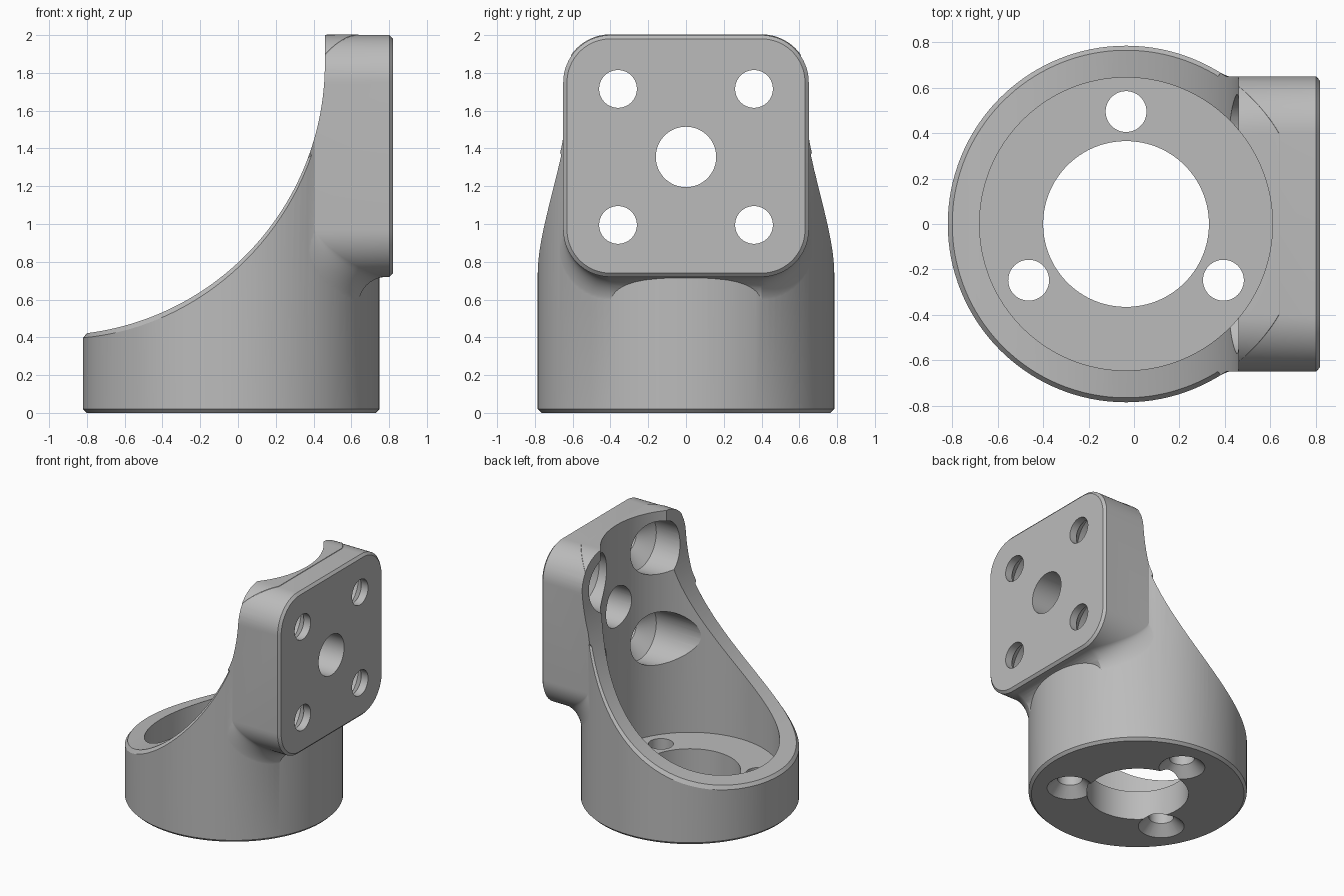
import bpy, bmesh, math
from mathutils import Vector, Matrix

cube = bpy.data.objects.get("Cube")
if cube:
    bpy.data.objects.remove(cube, do_unlink=True)

CX, R, BORE = -0.035, 0.785, 0.645      # socket axis, outer and inner radius
SX, SZ, SR = -0.979, 1.85, 1.439        # scoop centre and radius
N = 128

grey = bpy.data.materials.new("light grey")
grey.use_nodes = True
grey.diffuse_color = (0.5, 0.5, 0.5, 1)
grey.node_tree.nodes["Principled BSDF"].inputs["Base Color"].default_value = (0.5, 0.5, 0.5, 1)


def loft(name, rings, closed=False):
    """Skin a list of equal point loops; cap the ends or join last to first."""
    bm = bmesh.new()
    loops = [[bm.verts.new(p) for p in ring] for ring in rings]
    n = len(loops[0])
    pairs = list(zip(loops, loops[1:])) + ([(loops[-1], loops[0])] if closed else [])
    for a, b in pairs:
        for i in range(n):
            j = (i + 1) % n
            bm.faces.new((a[i], a[j], b[j], b[i]))
    if not closed:
        bm.faces.new(loops[0])
        bm.faces.new(loops[-1])
    bmesh.ops.recalc_face_normals(bm, faces=bm.faces)
    mesh = bpy.data.meshes.new(name)
    bm.to_mesh(mesh)
    bm.free()
    mesh.materials.append(grey)
    obj = bpy.data.objects.new(name, mesh)
    bpy.context.collection.objects.link(obj)
    return obj


def circle(r, h, n=N):
    return [Vector((r * math.cos(2 * math.pi * i / n), r * math.sin(2 * math.pi * i / n), h))
            for i in range(n)]


def turned(name, profile, origin, along_x=False, closed=False, n=N):
    """Revolve (radius, height) pairs about z or about x."""
    place = Matrix.Translation(origin)
    if along_x:
        place = place @ Matrix.Rotation(math.pi / 2, 4, 'Y')
    return loft(name, [[place @ p for p in circle(r, h, n)] for r, h in profile], closed)


def combine(target, tool, operation):
    mod = target.modifiers.new(operation.lower(), 'BOOLEAN')
    mod.object, mod.operation, mod.solver = tool, operation, 'EXACT'
    bpy.context.view_layer.update()
    result = bpy.data.meshes.new_from_object(
        target.evaluated_get(bpy.context.evaluated_depsgraph_get()))
    target.modifiers.clear()
    target.data = result
    bpy.data.objects.remove(tool, do_unlink=True)


# Round socket: chamfered foot, floor with a large opening
bracket = turned("angle_bracket", [
    (R - 0.02, 0), (R, 0.02), (R, 1.7), (BORE - 0.015, 1.7),
    (BORE - 0.015, 0.25), (0.365, 0.25), (0.365, 0)], (CX, 0, 0), closed=True)

# Square mounting plate, with a fillet running from its underside to the socket
HALF, LOW, HIGH, CORNER, FILLET = 0.65, 0.72, 2.0, 0.25, 0.15
outline = []
for sy, sz, start in ((1, 1, 0), (-1, 1, 90), (-1, -1, 180), (1, -1, 270)):
    for k in range(17):
        a = math.radians(start + 90 * k / 16)
        normal = Vector((0, math.cos(a), math.sin(a)))
        mid = Vector((0, sy * (HALF - CORNER), HIGH - CORNER if sz > 0 else LOW + CORNER))
        outline.append((mid + normal * CORNER, normal))


def plate_ring(t):
    ring = []
    for p, nrm in outline:
        r = max(0.004, -FILLET * nrm.z)
        d = r * (1 - math.sin(t * math.pi / 2))
        rise = r * (1 - math.cos(t * math.pi / 2))
        q = p + nrm * d
        wall = CX + math.sqrt(max(R * R - q.y * q.y, 0.01))
        x = wall + rise - 0.003
        if x > 0.8:                      # stop the fillet at the chamfer
            c = max(0, min(1, 1 - (0.8 - wall + 0.003) / r))
            q = p + nrm * r * (1 - math.sqrt(1 - c * c))
            x = 0.8 - 0.002 * (1 - t)
        ring.append(Vector((x, q.y, q.z)))
    return ring


rings = [[Vector((0.3, p.y, p.z)) for p, nrm in outline]]
rings += [plate_ring(k / 10) for k in range(11)]
edge = [Vector((0.802, v.y, v.z)) for v in rings[-1]]
face = [Vector((0.82, v.y, v.z)) - nrm * 0.02 for v, (p, nrm) in zip(edge, outline)]
combine(bracket, loft("plate", rings + [edge, face]), 'UNION')

# Curved scoop that opens the socket and sweeps up to the plate
arc = [(SX + SR * math.cos(a), SZ + SR * math.sin(a))
       for a in (math.radians(-90 + 90 * k / 72) for k in range(73))]
side = [(-2, arc[0][1])] + arc + [(arc[-1][0], 2.5), (-2, 2.5)]
combine(bracket, loft("scoop_cutter", [[(x, y, z) for x, z in side] for y in (-1, 1)]), 'DIFFERENCE')

# Chamfer along the outer rim of the scoop
END = math.acos((0.38 - CX) / R)
rim = []
for k in range(97):
    a = END + (2 * math.pi - 2 * END) * k / 96
    section = []
    for dr, dn in ((0.01, -0.03), (-0.03, 0.01), (0.01, 0.01)):
        x, y = CX + (R + dr) * math.cos(a), (R + dr) * math.sin(a)
        z = SZ - math.sqrt(SR ** 2 - (x - SX) ** 2)
        up = Vector((SX - x, 0, SZ - z)).normalized()
        section.append(Vector((x, y, z)) + up * dn)
    rim.append(section)
combine(bracket, loft("rim_cutter", rim), 'DIFFERENCE')

# Bore of the socket
combine(bracket, turned("bore_cutter", [(BORE, 0.23), (BORE, 2.5)], (CX, 0, 0)), 'DIFFERENCE')

# Plate holes: plain centre hole and four countersunk bolt holes
combine(bracket, turned("centre_hole", [(0.16, 0), (0.16, 0.7)], (0.3, 0, 1.355), True, n=64), 'DIFFERENCE')
for y in (-0.36, 0.36):
    for z in (0.995, 1.715):
        bolt = turned("bolt_hole", [(0.21, 0), (0.21, 0.66), (0.1, 0.76), (0.1, 1)],
                      (0, y, z), True, n=64)
        combine(bracket, bolt, 'DIFFERENCE')

# Floor screw holes, countersunk from below
for deg in (90, 210, 330):
    a = math.radians(deg)
    spot = (CX + 0.495 * math.cos(a), 0.495 * math.sin(a), 0)
    screw = turned("screw_hole", [(0.175, -0.01), (0.09, 0.075), (0.09, 0.4)], spot, n=48)
    combine(bracket, screw, 'DIFFERENCE')

bpy.ops.object.select_all(action='DESELECT')
bracket.select_set(True)
bpy.context.view_layer.objects.active = bracket
bpy.ops.object.shade_smooth_by_angle(angle=math.radians(25))
